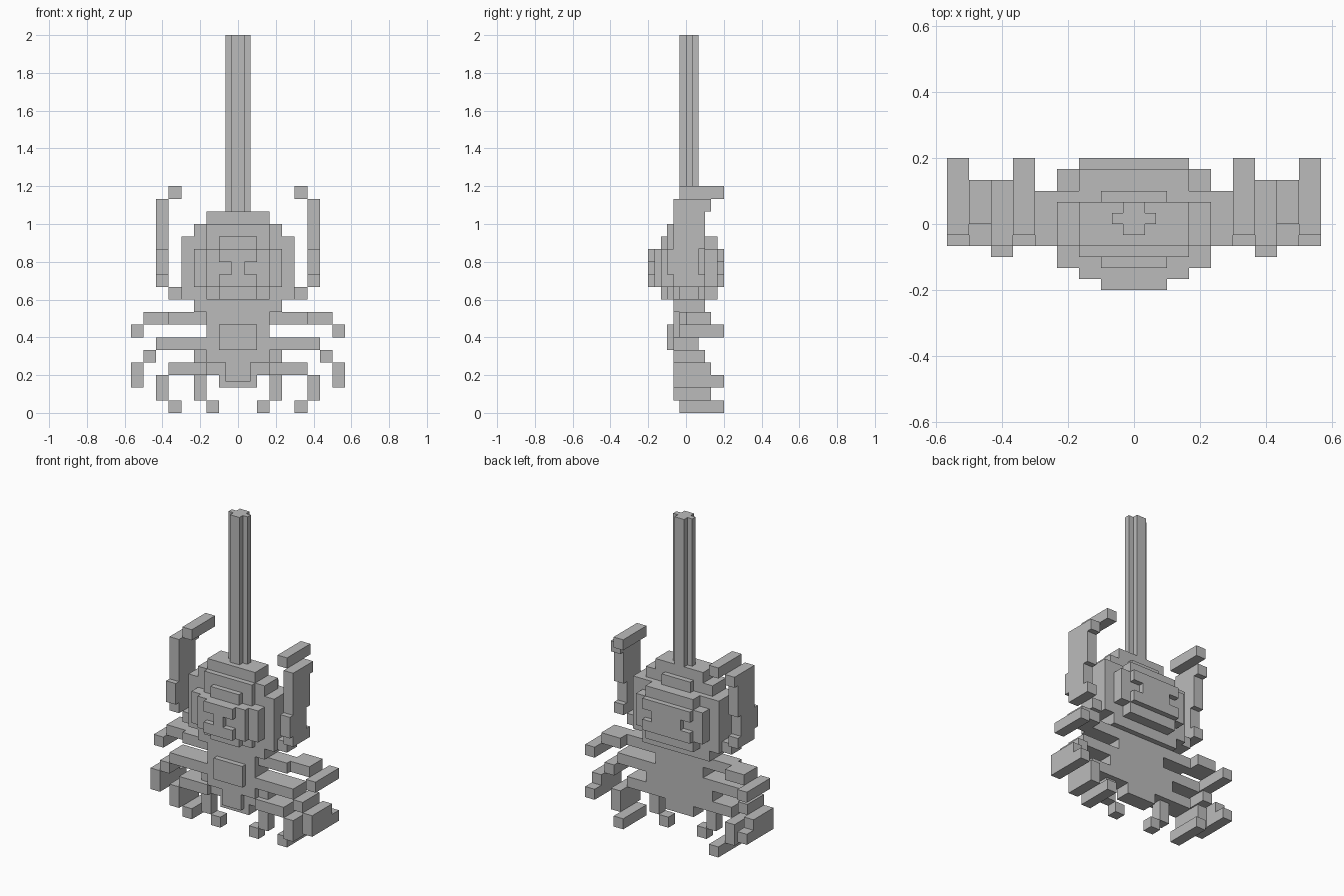
import bpy
import bmesh
from mathutils import Matrix, Vector

U = 1 / 15  # one block

old = bpy.data.objects.get("Cube")
if old:
    bpy.data.objects.remove(old)

grey = bpy.data.materials.new("plain_grey")
grey.use_nodes = True
colour = (0.5, 0.5, 0.5, 1)
grey.diffuse_color = colour
grey.node_tree.nodes["Principled BSDF"].inputs["Base Color"].default_value = colour


def build(name, boxes):
    """Join boxes given as (x range, y range, z range) in block units."""
    bm = bmesh.new()
    for ranges in boxes:
        low = Vector([r[0] for r in ranges]) * U
        high = Vector([r[1] for r in ranges]) * U
        place = Matrix.Translation((low + high) / 2) @ Matrix.Diagonal((*(high - low), 1))
        bmesh.ops.create_cube(bm, size=1, matrix=place)
    mesh = bpy.data.meshes.new(name)
    bm.to_mesh(mesh)
    bm.free()
    mesh.materials.append(grey)
    obj = bpy.data.objects.new(name, mesh)
    bpy.context.collection.objects.link(obj)


def wide(half, y, z):
    """A box centred across the body."""
    return ((-half, half), y, z)


def pair(name, boxes):
    """The same limb on both sides."""
    build("left_" + name, boxes)
    build("right_" + name, [((-x[1], -x[0]), y, z) for x, y, z in boxes])


# hanging thread with a cross-shaped section
build("thread", [
    wide(1, (0, 0.5), (16, 30)),
    wide(0.5, (-0.5, 1), (16, 30)),
])

# stepped round abdomen
build("abdomen", [
    wide(2.5, (-1, 1), (15, 16)),
    wide(3.5, (-1, 1), (14, 15)),
    wide(2.5, (-1.5, 1), (14, 15)),
    wide(1.5, (-1, 1.5), (14, 15)),
    wide(4.5, (-1, 1.5), (9, 14)),
    wide(3.5, (-2, 2.5), (10, 13)),
    wide(2.5, (-1.5, 2.5), (9, 14)),
    wide(1.5, (-2, 2), (9, 14)),
    wide(2.5, (-2.5, 2), (10, 13)),
    wide(3.5, (-1, 1.5), (8, 9)),
])

# hourglass mark on the belly
build("belly_mark", [
    wide(1.5, (-3, -2.5), (12, 13)),
    wide(0.5, (-3, -2.5), (11, 12)),
    wide(1.5, (-3, -2.5), (10, 11)),
])

# notched plate on the back
build("back_plate", [
    wide(2.5, (2.5, 3), (12, 13)),
    wide(1.5, (2.5, 3), (11, 12)),
    wide(2.5, (2.5, 3), (10, 11)),
])

# chest and head
build("chest", [
    wide(2.5, (-1, 1), (6, 8)),
    wide(3.5, (-0.5, 1), (3, 6)),
    wide(2.5, (-1, 1), (4, 6)),
    wide(1.5, (-1.5, 0), (5, 7)),
    wide(1.5, (-0.5, 1), (2, 4)),
])
build("mouth", [wide(1, (-1, 0), (2.5, 4))])

# upper legs, raised beside the abdomen
pair("upper_leg", [
    ((4.5, 5.5), (-0.5, 1), (9, 10)),
    ((5.5, 6.5), (-1, 1.5), (10, 11)),
    ((5.5, 6.5), (-1.5, 1), (11, 13)),
    ((5.5, 6.5), (-1, 1.5), (13, 16)),
    ((5.5, 6.5), (-1, 2), (16, 17)),
    ((4.5, 5.5), (-0.5, 3), (17, 18)),
])

# second legs, straight out
pair("second_leg", [
    ((2.5, 5.5), (-0.5, 1), (7, 8)),
    ((5.5, 7.5), (0, 2), (7, 8)),
    ((7.5, 8.5), (-0.5, 3), (6, 7)),
])

# third legs, stepping down
pair("third_leg", [
    ((2.5, 6.5), (-1, 1), (5, 6)),
    ((6.5, 7.5), (-1, 1.5), (4, 5)),
    ((7.5, 8.5), (-1, 2), (3, 4)),
    ((7.5, 8.5), (-1, 3), (2, 3)),
])

# lower legs, bent under
pair("lower_leg", [
    ((2.5, 5.5), (-1, 1), (3, 4)),
    ((5.5, 6.5), (-1, 2), (1, 3)),
    ((4.5, 5.5), (-0.5, 3), (0, 1)),
])

# short feelers
pair("feeler", [
    ((2.5, 3.5), (-0.5, 0.5), (1, 3)),
    ((1.5, 2.5), (-0.5, 0.5), (0, 1)),
])
